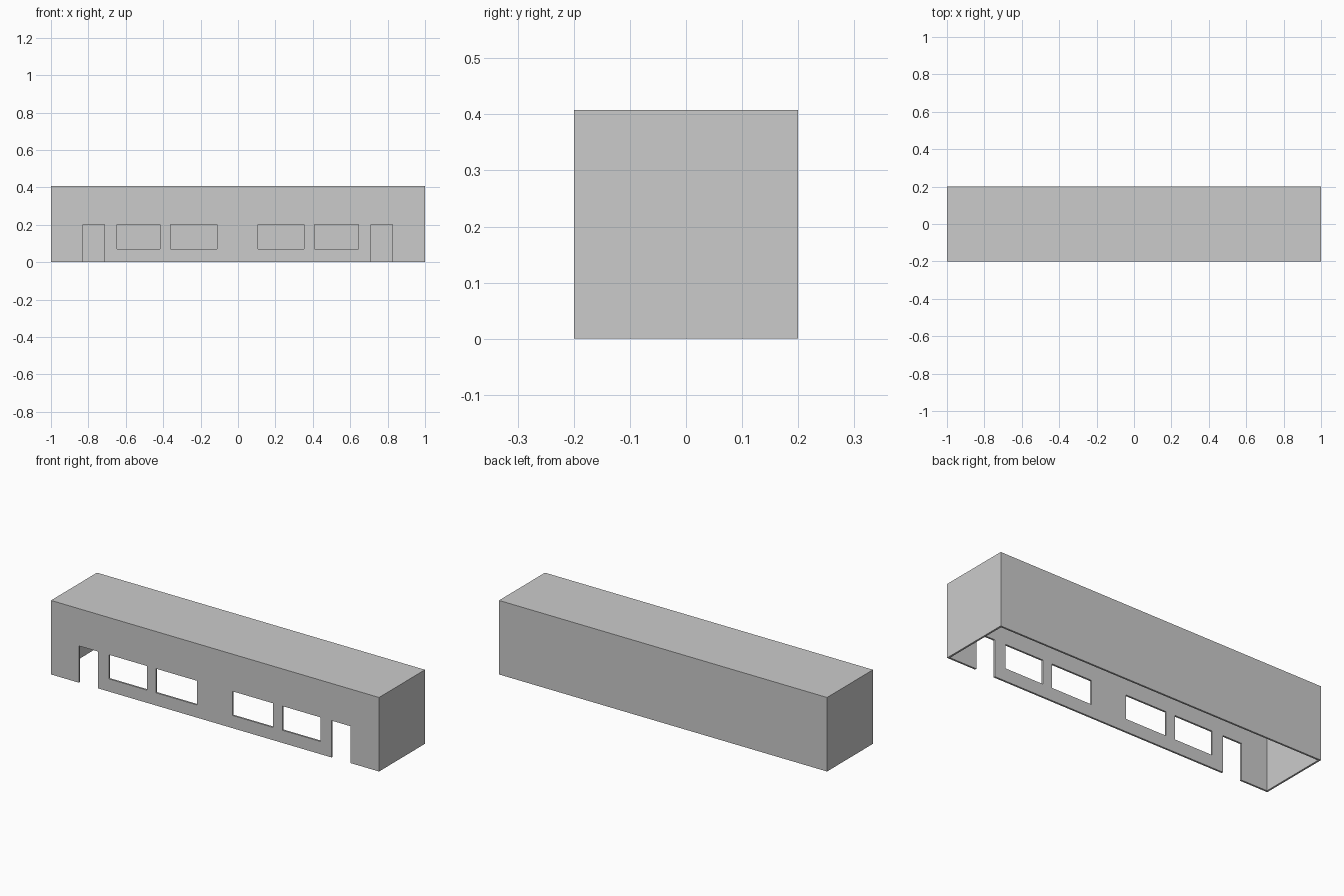
import bpy
import bmesh

cube = bpy.data.objects.get("Cube")
if cube:
    bpy.data.objects.remove(cube, do_unlink=True)

LENGTH, DEPTH, HEIGHT, WALL = 2.0, 0.4, 0.408, 0.01

grey = bpy.data.materials.new("plain grey")
grey.use_nodes = True
colour = (0.6, 0.6, 0.6, 1)
grey.diffuse_color = colour
grey.node_tree.nodes["Principled BSDF"].inputs["Base Color"].default_value = colour


def box(bm, x0, x1, y0, y1, z0, z1):
    verts = bmesh.ops.create_cube(bm, size=1)["verts"]
    bmesh.ops.scale(bm, verts=verts, vec=(x1 - x0, y1 - y0, z1 - z0))
    bmesh.ops.translate(bm, verts=verts,
                        vec=((x0 + x1) / 2, (y0 + y1) / 2, (z0 + z1) / 2))


def make_object(name, bm):
    mesh = bpy.data.meshes.new(name)
    bm.to_mesh(mesh)
    bm.free()
    mesh.materials.append(grey)
    obj = bpy.data.objects.new(name, mesh)
    bpy.context.collection.objects.link(obj)
    return obj


# Building shell: solid block, hollowed from below
X, Y = LENGTH / 2, DEPTH / 2
bm = bmesh.new()
box(bm, -X, X, -Y, Y, 0, HEIGHT)
shell = make_object("building_shell", bm)

# Cutter for the open-bottomed interior
bm = bmesh.new()
box(bm, -X + WALL, X - WALL, -Y + WALL, Y - WALL, -0.1, HEIGHT - WALL)
interior = make_object("interior_cutter", bm)

# Cutter for the front doorways and windows: left x, right x, sill
openings = [
    (-0.83, -0.715, -0.05), (0.71, 0.825, -0.05),
    (-0.648, -0.416, 0.07), (-0.36, -0.111, 0.07),
    (0.106, 0.354, 0.07), (0.41, 0.643, 0.07),
]
bm = bmesh.new()
for x0, x1, sill in openings:
    box(bm, x0, x1, -Y - 0.05, -Y + 0.05, sill, 0.203)
front_openings = make_object("front_openings_cutter", bm)

for cutter in (interior, front_openings):
    mod = shell.modifiers.new(cutter.name, "BOOLEAN")
    mod.operation = "DIFFERENCE"
    mod.solver = "EXACT"
    mod.object = cutter

# Bake the cuts and drop the cutters
bpy.context.view_layer.update()
graph = bpy.context.evaluated_depsgraph_get()
baked = bpy.data.meshes.new_from_object(shell.evaluated_get(graph))
shell.modifiers.clear()
shell.data = baked
for cutter in (interior, front_openings):
    bpy.data.objects.remove(cutter, do_unlink=True)
